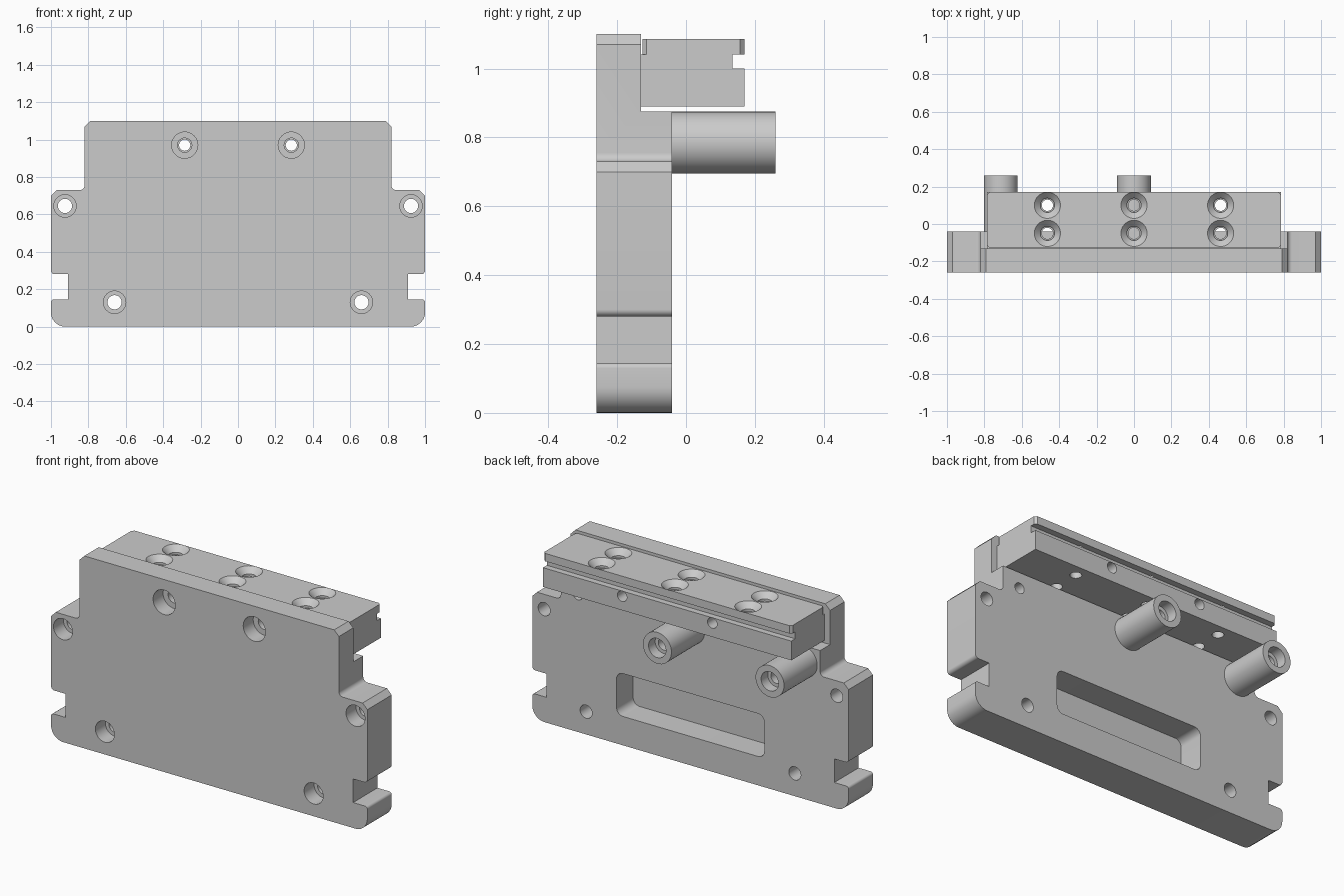
import bpy, bmesh, math
from mathutils import Vector

if "Cube" in bpy.data.objects:
    bpy.data.objects.remove(bpy.data.objects["Cube"])

SEG = 40


def finish(name, bm):
    bmesh.ops.recalc_face_normals(bm, faces=bm.faces[:])
    me = bpy.data.meshes.new(name)
    bm.to_mesh(me)
    bm.free()
    ob = bpy.data.objects.new(name, me)
    bpy.context.collection.objects.link(ob)
    return ob


def rounded(corners, steps=6):
    """Turn (u, v, radius) corners into a filleted outline."""
    out, n = [], len(corners)
    for i, (u, v, r) in enumerate(corners):
        p = Vector((u, v))
        if r == 0:
            out.append(p)
            continue
        a = (Vector(corners[i - 1][:2]) - p).normalized()
        b = (Vector(corners[(i + 1) % n][:2]) - p).normalized()
        half = a.angle(b) / 2
        c = p + (a + b).normalized() * (r / math.sin(half))
        s = p + a * (r / math.tan(half)) - c
        e = p + b * (r / math.tan(half)) - c
        for k in range(steps + 1):
            t = k / steps
            out.append(c + (s * (1 - t) + e * t).normalized() * r)
    return out


def prism(name, outline, axis, lo, hi):
    """Extrude an outline along x, y or z."""
    place = {'x': lambda u, v, w: (w, u, v),
             'y': lambda u, v, w: (u, w, v),
             'z': lambda u, v, w: (u, v, w)}[axis]
    bm = bmesh.new()
    rings = [[bm.verts.new(place(p[0], p[1], w)) for p in outline] for w in (lo, hi)]
    n = len(outline)
    for r in rings:
        bm.faces.new(r)
    for i in range(n):
        j = (i + 1) % n
        bm.faces.new((rings[0][i], rings[0][j], rings[1][j], rings[1][i]))
    return finish(name, bm)


def lathe(bm, origin, axis, profile, closed=False):
    """Revolve (distance, radius) points around an axis."""
    q = Vector((0, 0, 1)).rotation_difference(Vector(axis))
    rings = []
    for d, r in profile:
        rings.append([bm.verts.new(Vector(origin) + q @ Vector(
            (r * math.cos(2 * math.pi * k / SEG), r * math.sin(2 * math.pi * k / SEG), d)))
            for k in range(SEG)])
    pairs = list(zip(rings, rings[1:]))
    if closed:
        pairs.append((rings[-1], rings[0]))
    else:
        bm.faces.new(rings[0])
        bm.faces.new(rings[-1])
    for a, b in pairs:
        for k in range(SEG):
            m = (k + 1) % SEG
            bm.faces.new((a[k], a[m], b[m], b[k]))


def cut(ob, cutter):
    mod = ob.modifiers.new("cut", 'BOOLEAN')
    mod.operation, mod.solver, mod.object = 'DIFFERENCE', 'EXACT', cutter
    bpy.context.view_layer.objects.active = ob
    bpy.ops.object.modifier_apply(modifier=mod.name)
    bpy.data.objects.remove(cutter)


def drill(ob, holes):
    bm = bmesh.new()
    for origin, axis, profile in holes:
        lathe(bm, origin, axis, profile)
    cut(ob, finish("drill_cutter", bm))


# Main plate: half outline mirrored in x
half = [(1, 0, .075), (1, .145, .015), (.91, .145, 0), (.91, .28, 0), (1, .28, .02),
        (1, .70, 0), (.97, .73, 0), (.82, .73, .025), (.82, 1.07, 0), (.79, 1.10, 0)]
outline = rounded(half + [(-x, z, r) for x, z, r in reversed(half)])
plate = prism("main_plate", outline, 'y', -.26, -.04)

# Ledge behind the upper part, and the pocket in the back
cut(plate, prism("ledge_cutter", [(-.13, .875), (.2, .875), (.2, 1.3), (-.13, 1.3)], 'x', -1.2, 1.2))
pocket = rounded([(-.467, .165, .04), (.467, .165, .04), (.467, .41, .04), (-.467, .41, .04)])
cut(plate, prism("pocket_cutter", pocket, 'y', -.19, .1))

# Counterbored screw holes from the front, blind holes behind the spacers
holes = []
for s in (-1, 1):
    for x, z, r, h in ((.285, .97, .07, .038), (.925, .645, .06, .038), (.66, .13, .06, .038)):
        holes.append(((s * x, -.26, z), (0, 1, 0), [(-.05, r), (.09, r), (.09, h), (.3, h)]))
for x in (-.712, 0, .712):
    holes.append(((x, 0, .785), (0, -1, 0), [(0, .03), (.17, .03)]))
drill(plate, holes)

# Clamp block with a groove along its upper back edge
block = prism("clamp_block", [(-.13, .89), (.17, .89), (.17, 1.0), (.135, 1.0),
                              (.135, 1.04), (-.13, 1.04)], 'x', -.785, .785)
grid = [(x, y) for x in (-.463, 0, .463) for y in (-.05, .1)]
holes = [((x, y, 1.2), (0, 0, -1), [(0, .03), (.4, .03)]) for x, y in grid]
holes += [((x, -.2, .97), (0, 1, 0), [(0, .03), (.5, .03)]) for x in (-.285, .285)]
drill(block, holes)

# Cover strip with chamfered corners and countersunk holes
c = .013
strip = [(.785, -.127 + c), (.785, .17 - c), (.785 - c, .17), (-.785 + c, .17),
         (-.785, .17 - c), (-.785, -.127 + c), (-.785 + c, -.127), (.785 - c, -.127)]
cover = prism("cover_strip", strip, 'z', 1.04, 1.085)
drill(cover, [((x, y, 1.085), (0, 0, -1), [(-.02, .07), (0, .07), (.032, .038), (.1, .038)])
              for x, y in grid])

# Spacer tubes on the back
spacers = []
for i, x in enumerate((-.712, 0)):
    bm = bmesh.new()
    lathe(bm, (x, -.04, .785), (0, 1, 0),
          [(0, .09), (.3, .09), (.3, .055), (.24, .055), (.24, .035), (0, .035)], closed=True)
    spacers.append(finish(f"spacer_tube_{i + 1}", bm))

# Smooth the round surfaces, keep the edges sharp
bpy.ops.object.select_all(action='DESELECT')
for ob in [plate, block, cover] + spacers:
    ob.select_set(True)
bpy.context.view_layer.objects.active = plate
bpy.ops.object.shade_smooth_by_angle(angle=math.radians(30))
